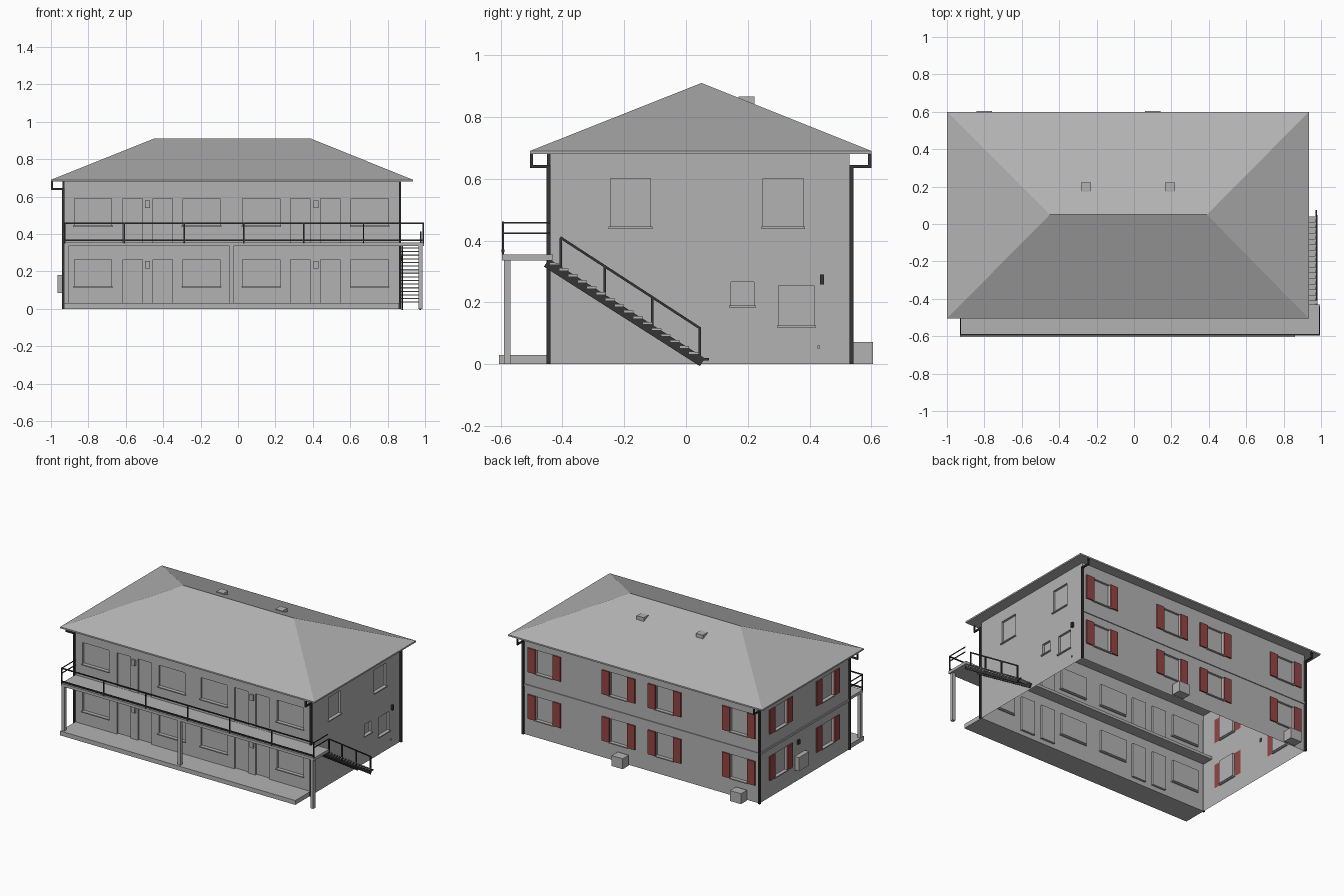
import bpy, bmesh
from mathutils import Vector

if "Cube" in bpy.data.objects:
    bpy.data.objects.remove(bpy.data.objects["Cube"])


def material(name, rgb):
    m = bpy.data.materials.new(name)
    m.use_nodes = True
    m.diffuse_color = (*rgb, 1)
    m.node_tree.nodes["Principled BSDF"].inputs["Base Color"].default_value = (*rgb, 1)
    return m


GRAY = material("light gray", (0.45, 0.45, 0.45))
DARK = material("dark metal", (0.035, 0.035, 0.035))
RED = material("shutter red", (0.3, 0.06, 0.06))


def finish(name, bm, mat):
    me = bpy.data.meshes.new(name)
    bm.to_mesh(me)
    bm.free()
    me.materials.append(mat)
    ob = bpy.data.objects.new(name, me)
    bpy.context.collection.objects.link(ob)
    return ob


def box(name, x, y, z, mat=GRAY):
    bm = bmesh.new()
    bmesh.ops.create_cube(bm, size=1)
    for v in bm.verts:
        v.co = [(r[0] + r[1]) / 2 + c * (r[1] - r[0]) for r, c in zip((x, y, z), v.co)]
    bmesh.ops.recalc_face_normals(bm, faces=bm.faces)
    return finish(name, bm, mat)


def bar(name, a, b, w=0.008, h=None, mat=DARK):
    # square bar between two points
    a, b = Vector(a), Vector(b)
    bm = bmesh.new()
    bmesh.ops.create_cube(bm, size=1)
    q = (b - a).to_track_quat("Z", "Y")
    for v in bm.verts:
        v.co = (a + b) / 2 + q @ Vector((v.co.x * w, v.co.y * (h or w), v.co.z * (b - a).length))
    return finish(name, bm, mat)


X0, X1, Y0, Y1, TOP = -0.93, 0.86, -0.44, 0.53, 0.68
MID = (X0 + X1) / 2
UP = Vector((0, 0, 1))

# Each wall: origin, direction along the wall, start and end coordinate
WALLS = {
    "front": (Vector((0, Y0, 0)), Vector((1, 0, 0)), X0, X1),
    "side": (Vector((X1, 0, 0)), Vector((0, 1, 0)), Y0, Y1),
    "back": (Vector((0, Y1, 0)), Vector((-1, 0, 0)), -X1, -X0),
    "far_side": (Vector((X0, 0, 0)), Vector((0, -1, 0)), -Y1, -Y0),
}


def wall_box(name, wall, u, v, d, mat=GRAY):
    # box placed on a wall: along, height, distance outwards
    o, t, _, _ = WALLS[wall]
    n = t.cross(UP)
    a = o + t * u[0] + UP * v[0] + n * d[0]
    b = o + t * u[1] + UP * v[1] + n * d[1]
    return box(name, *[sorted(p) for p in zip(a, b)], mat)


def build_wall(wall, openings):
    # wall sheet with recessed openings
    o, t, start, end = WALLS[wall]
    n = t.cross(UP)
    us = sorted({start, end, *(c for r in openings for c in r[:2])})
    vs = sorted({0, TOP, *(c for r in openings for c in r[2:])})
    bm = bmesh.new()
    grid = [[bm.verts.new(o + t * u + UP * v) for v in vs] for u in us]
    holes = []
    for i in range(len(us) - 1):
        for j in range(len(vs) - 1):
            f = bm.faces.new((grid[i][j], grid[i + 1][j], grid[i + 1][j + 1], grid[i][j + 1]))
            u, v = (us[i] + us[i + 1]) / 2, (vs[j] + vs[j + 1]) / 2
            if any(r[0] < u < r[1] and r[2] < v < r[3] for r in openings):
                holes.append(f)
    res = bmesh.ops.extrude_face_region(bm, geom=holes)
    bmesh.ops.delete(bm, geom=[f for f in holes if f.is_valid], context="FACES_ONLY")
    moved = [g for g in res["geom"] if isinstance(g, bmesh.types.BMVert)]
    bmesh.ops.translate(bm, verts=moved, vec=-n * 0.015)
    finish(wall + "_wall", bm, GRAY)


def sill(wall, r):
    wall_box(wall + "_window_sill", wall, (r[0] - 0.006, r[1] + 0.006), (r[2] - 0.007, r[2]), (-0.01, 0.01))


# Front wall: windows and doors mirrored about the middle, on two floors
front = []
for base in (0, 0.325):
    for a, b, bottom in ((-0.875, -0.675, 0.12), (-0.295, -0.095, 0.12),
                         (-0.615, -0.51, 0.03), (-0.455, -0.35, 0.03)):
        for u in ((a, b), (2 * MID - b, 2 * MID - a)):
            r = (*u, bottom + base, 0.265 + base)
            front.append(r)
            if bottom > 0.1:
                sill("front", r)
    for x in (-0.483, 0.417):
        wall_box("meter_box", "front", (x - 0.013, x + 0.013), (0.215 + base, 0.255 + base), (0, 0.012))
build_wall("front", front)

# Stair side wall
side = [(-0.245, -0.115, 0.445, 0.6), (0.25, 0.38, 0.445, 0.6),
        (0.145, 0.22, 0.19, 0.265), (0.3, 0.415, 0.125, 0.255)]
for r in side:
    sill("side", r)
build_wall("side", side)
wall_box("side_utility_box", "side", (0.433, 0.447), (0.257, 0.29), (0, 0.015), DARK)
wall_box("side_vent", "side", (0.426, 0.434), (0.05, 0.06), (0, 0.006))

# Back and far side walls: shuttered windows on two floors
for wall, centres in (("back", (-0.705, -0.14, 0.21, 0.775)), ("far_side", (-0.3, 0.21))):
    rects = []
    for base in (0.12, 0.44):
        for c in centres:
            r = (c - 0.065, c + 0.065, base, base + 0.16)
            rects.append(r)
            sill(wall, r)
            for s in (-1, 1):
                wall_box("shutter", wall, sorted((c + s * 0.067, c + s * 0.125)),
                         (base - 0.003, base + 0.163), (0, 0.009), RED)
    build_wall(wall, rects)
    wall_box(wall + "_string_course", wall, WALLS[wall][2:], (0.333, 0.347), (0, 0.006))
wall_box("wall_cooling_unit", "far_side", (-0.15, -0.04), (0.085, 0.18), (0.003, 0.035))
wall_box("far_side_utility_box", "far_side", (-0.12, -0.1), (0.25, 0.28), (0, 0.012), DARK)
for x in (-0.8, 0.1):
    box("ground_cooling_unit", (x - 0.042, x + 0.042), (0.54, 0.605), (0, 0.072))

# Hipped roof with eaves slab and chimneys
RX, RY = (-1.0, 0.935), (-0.505, 0.6)
box("eaves", RX, RY, (TOP, 0.69))
bm = bmesh.new()
e = [bm.verts.new(p) for p in ((RX[0], RY[0], 0.69), (RX[1], RY[0], 0.69),
                               (RX[1], RY[1], 0.69), (RX[0], RY[1], 0.69))]
l, r = bm.verts.new((-0.45, 0.05, 0.91)), bm.verts.new((0.39, 0.05, 0.91))
for f in ((e[0], e[1], r, l), (e[1], e[2], r), (e[2], e[3], l, r), (e[3], e[0], l)):
    bm.faces.new(f)
finish("roof", bm, GRAY)
for x in (-0.257, 0.193):
    box("chimney", (x - 0.027, x + 0.027), (0.17, 0.222), (0.8, 0.867))

# Downpipes at the corners, with elbows up to the eaves
for x, y, dx, dy in ((X0, Y0, -0.06, 0), (X1, Y0, 0, -0.055), (X0, Y1, 0, 0.06), (X1, Y1, 0, 0.06)):
    px = x + (0.006 if x > 0 else -0.004)
    py = y + (0.005 if y > 0 else -0.005)
    bar("downpipe", (px, py, 0), (px, py, 0.645), 0.013)
    bar("downpipe_elbow", (px, py, 0.64), (px + dx, py + dy, 0.64), 0.01)
    bar("downpipe_outlet", (px + dx, py + dy, 0.635), (px + dx, py + dy, TOP), 0.01)

# Porch slab, balcony slab and its posts
box("porch_slab", (X0, X1), (-0.605, Y0), (0, 0.03))
box("balcony_slab", (X0, X1), (-0.595, Y0 + 0.08), (0.335, 0.354))
box("stair_landing", (X1, 0.995), (-0.595, -0.43), (0.335, 0.354))
for x in (-0.918, MID, 0.975):
    box("balcony_post", (x - 0.011, x + 0.011), (-0.59, -0.568), (0, 0.335))

# Balcony railing
for z, t in ((0.458, 0.007), (0.367, 0.009)):
    bar("balcony_rail", (X0, -0.592, z), (0.992, -0.592, z), t)
for i in range(7):
    x = X0 + 0.003 + i * 0.3195
    bar("railing_post", (x, -0.592, 0.35), (x, -0.592, 0.46), 0.007)
for x in (X0 + 0.003, 0.992):
    for z in (0.458, 0.423):
        bar("railing_end_rail", (x, -0.592, z), (x, Y0, z), 0.005)

# Outside stairs: stringers, treads and handrail
for x in (0.878, 0.975):
    bar("stair_stringer", (x, -0.452, 0.328), (x, 0.053, 0.006), 0.008, 0.03)
bar("stair_foot", (0.975, 0.04, 0.015), (0.975, 0.075, 0.015), 0.008)
STEPS = 16
for i in range(STEPS):
    y, z = -0.425 + i * 0.03, 0.322 - i * 0.0193
    box("stair_tread", (0.872, 0.981), (y - 0.015, y + 0.015), (z, z + 0.006))
bar("stair_handrail", (0.977, -0.407, 0.41), (0.977, 0.047, 0.115), 0.008)
for y in (-0.405, -0.263, -0.11, 0.045):
    drop = (y + 0.407) * 0.65
    bar("handrail_post", (0.977, y, 0.3 - drop), (0.977, y, 0.41 - drop), 0.008)
